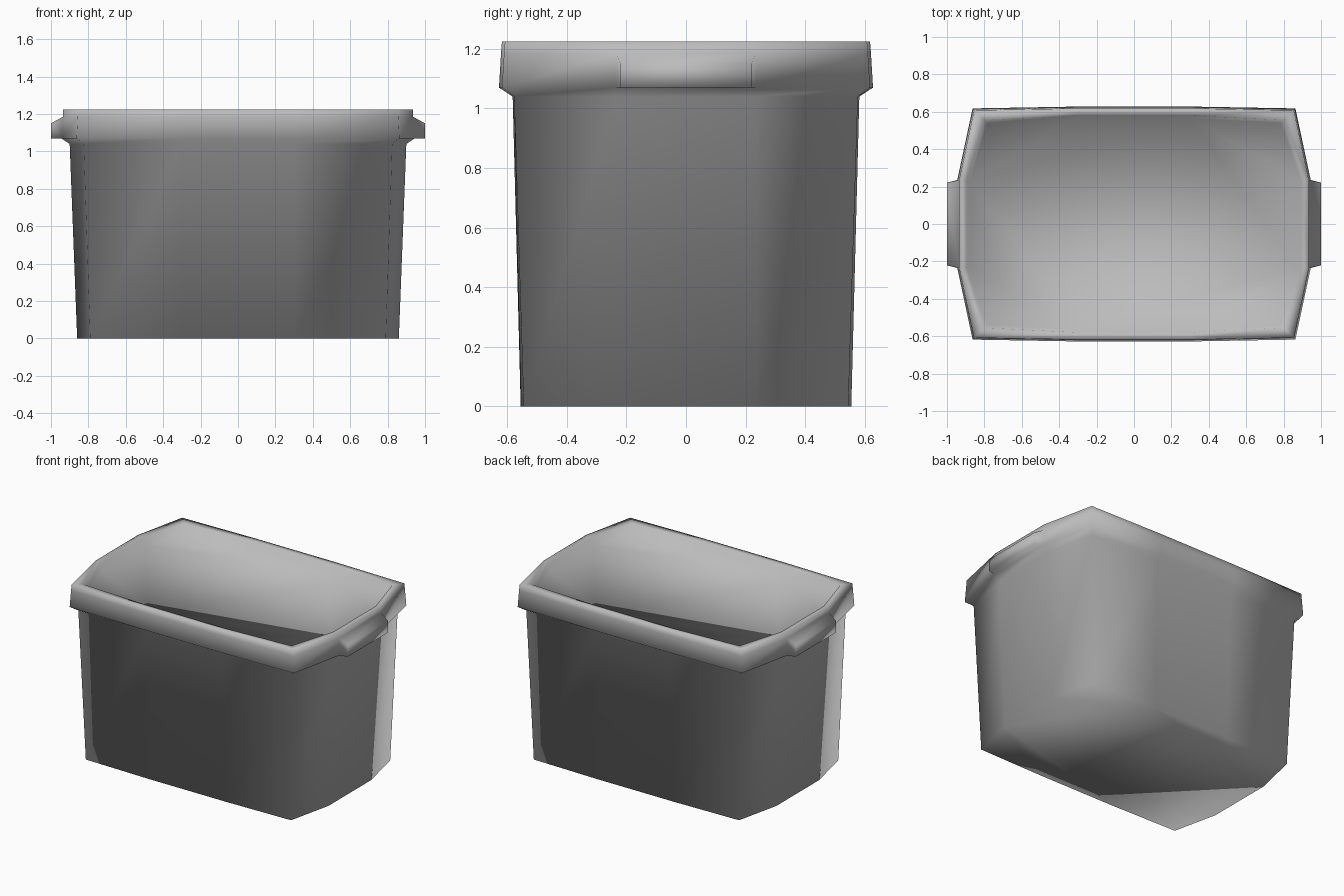
import bpy, bmesh

cube = bpy.data.objects.get("Cube")
if cube:
    bpy.data.objects.remove(cube, do_unlink=True)

GREY = (0.5, 0.5, 0.5, 1)
plastic = bpy.data.materials.new("grey plastic")
plastic.use_nodes = True
plastic.diffuse_color = GREY
bsdf = next(n for n in plastic.node_tree.nodes if n.type == 'BSDF_PRINCIPLED')
bsdf.inputs["Base Color"].default_value = GREY


def outline(corner_x, corner_y, end_x, side_y, z):
    """Twelve-sided tub outline, bowed along the sides and angled at the ends."""
    half = [(end_x, 0.235), (corner_x, corner_y), (0.3, side_y),
            (-0.3, side_y), (-corner_x, corner_y), (-end_x, 0.235)]
    return [(x, y, z) for x, y in half] + [(-x, -y, z) for x, y in half]


def cap(bm, loop):
    """Close a ring with a triangle at each corner and one middle panel."""
    for i in range(1, 12, 3):
        bm.faces.new((loop[i - 1], loop[i], loop[i + 1]))
    bm.faces.new([v for i, v in enumerate(loop) if i % 3 != 1])


# Outer wall, overhanging rim, and the lid panel sunk just below the rim
rings = [
    outline(0.79, 0.545, 0.86, 0.555, 0),
    outline(0.825, 0.577, 0.90, 0.582, 1.04),
    outline(0.863, 0.618, 0.945, 0.628, 1.07),
    outline(0.857, 0.611, 0.937, 0.621, 1.185),
    outline(0.855, 0.608, 0.935, 0.618, 1.225),
    outline(0.80, 0.555, 0.895, 0.58, 1.22),
    outline(0.785, 0.54, 0.875, 0.565, 1.17),
]
bm = bmesh.new()
loops = [[bm.verts.new(p) for p in ring] for ring in rings]
for low, high in zip(loops, loops[1:]):
    for i in range(len(low)):
        j = (i + 1) % len(low)
        bm.faces.new((low[i], low[j], high[j], high[i]))
cap(bm, loops[0])
cap(bm, loops[-1])
bmesh.ops.recalc_face_normals(bm, faces=bm.faces)

# Handles: pull the lower rim panel out of both ends
lower_rim = set(loops[2] + loops[3])
panels = [f for f in bm.faces
          if abs(f.normal.x) > 0.9 and lower_rim.issuperset(f.verts)
          and abs(f.calc_center_median().y) < 0.1]
for panel in panels:
    side = 1 if panel.normal.x > 0 else -1
    grip = bmesh.ops.extrude_face_region(bm, geom=[panel])["geom"]
    for vert in (g for g in grip if isinstance(g, bmesh.types.BMVert)):
        vert.co = (side, vert.co.y * 0.94, 1.15 if vert.co.z > 1.1 else 1.07)
    bm.faces.remove(panel)

for face in bm.faces:
    face.smooth = True
mesh = bpy.data.meshes.new("tub")
bm.to_mesh(mesh)
bm.free()
mesh.materials.append(plastic)
tub = bpy.data.objects.new("tub", mesh)
bpy.context.collection.objects.link(tub)
